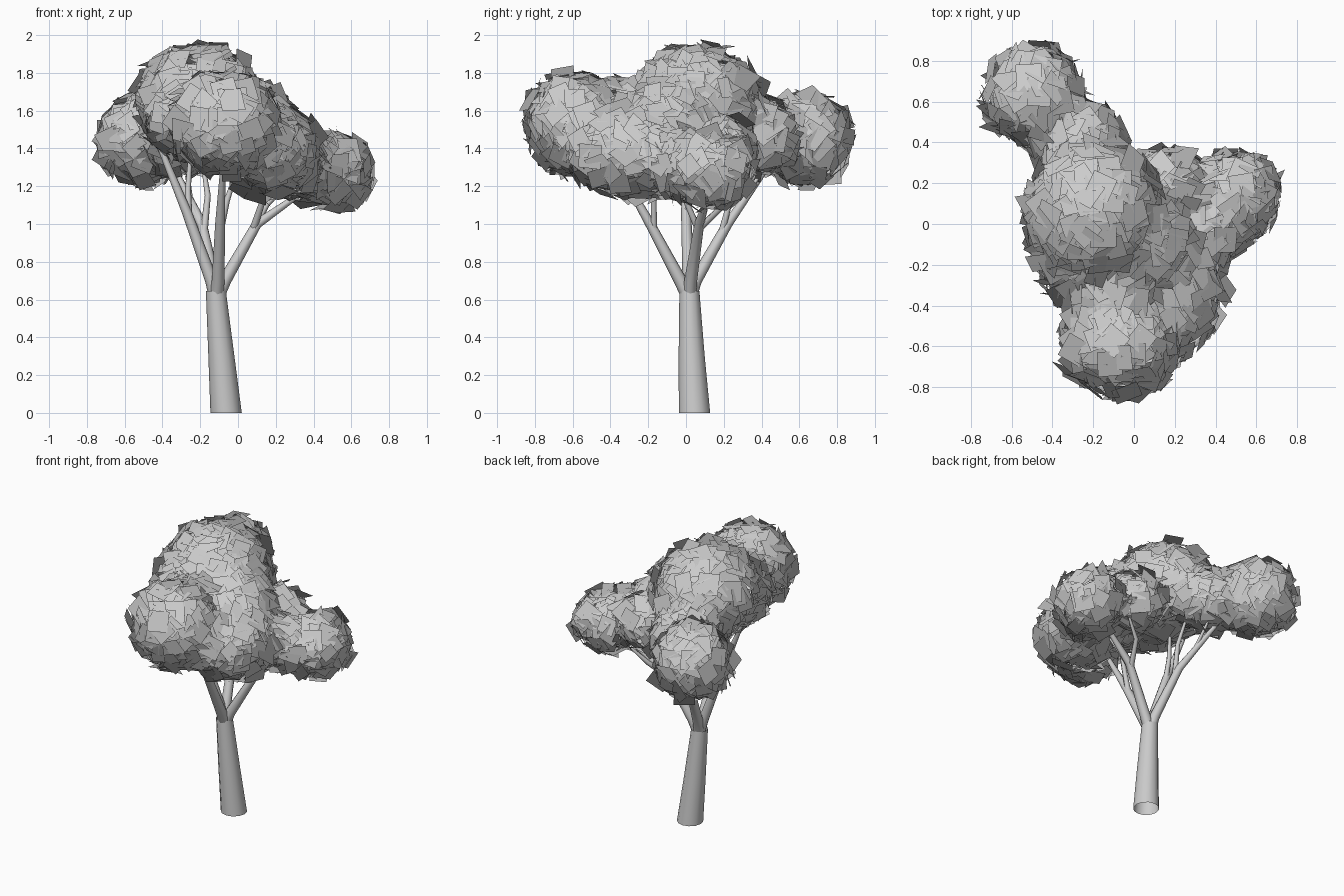
import bpy, math, random
from mathutils import Vector, Matrix, Quaternion

if "Cube" in bpy.data.objects:
    bpy.data.objects.remove(bpy.data.objects["Cube"])

random.seed(7)


def make_object(name, verts, faces):
    mesh = bpy.data.meshes.new(name)
    mesh.from_pydata(verts, [], faces)
    mesh.update()
    ob = bpy.data.objects.new(name, mesh)
    bpy.context.collection.objects.link(ob)
    for p in mesh.polygons:
        p.use_smooth = True
    return ob


def tube(name, path, radii, sides):
    """Open tapered tube along a path, rings tilted to follow it."""
    pts = [Vector(p) for p in path]
    verts, faces = [], []
    for i, p in enumerate(pts):
        d = pts[min(i + 1, len(pts) - 1)] - pts[max(i - 1, 0)]
        rot = Vector((0, 0, 1)).rotation_difference(d.normalized())
        if name == "trunk":
            rot = Quaternion()
        for k in range(sides):
            a = 2 * math.pi * k / sides
            verts.append(p + rot @ Vector((math.cos(a), math.sin(a), 0)) * radii[i])
    for i in range(len(pts) - 1):
        for k in range(sides):
            a, b = i * sides + k, i * sides + (k + 1) % sides
            faces.append((a, b, b + sides, a + sides))
    return make_object(name, verts, faces)


# Trunk: leaning, tapered, open ended
tube("trunk", [(-0.063, 0.045, 0), (-0.088, 0.03, 0.3), (-0.117, 0.018, 0.645)],
     [0.083, 0.069, 0.053], 12)

# Main branches fanning out of the trunk top
start = (-0.115, 0.018, 0.6)
branches = {
    "branch_front": [start, (-0.105, -0.03, 0.7), (-0.095, -0.19, 1.0), (-0.08, -0.36, 1.3)],
    "branch_left": [start, (-0.14, 0.015, 0.7), (-0.27, 0.0, 1.06), (-0.43, 0.0, 1.45)],
    "branch_back": [start, (-0.13, 0.05, 0.7), (-0.19, 0.22, 1.0), (-0.34, 0.43, 1.3)],
    "branch_right": [start, (-0.07, 0.025, 0.7), (0.1, 0.07, 1.0), (0.33, 0.12, 1.16)],
}
for name, path in branches.items():
    tube(name, path, [0.036, 0.034, 0.026, 0.014], 8)

# Thinner twigs splitting off the branches
twigs = [
    [(-0.096, -0.17, 0.96), (-0.06, -0.17, 1.12), (0.0, -0.15, 1.3)],
    [(-0.26, 0.0, 1.02), (-0.265, 0.03, 1.18), (-0.25, 0.06, 1.4)],
    [(-0.18, 0.19, 0.96), (-0.16, 0.24, 1.15), (-0.19, 0.3, 1.35)],
    [(-0.18, 0.19, 0.96), (-0.25, 0.28, 1.1), (-0.27, 0.42, 1.3)],
    [(0.08, 0.065, 0.97), (0.13, 0.0, 1.12), (0.17, -0.1, 1.3)],
    [(0.08, 0.065, 0.97), (0.15, 0.2, 1.1), (0.25, 0.25, 1.2)],
]
for i, path in enumerate(twigs):
    tube(f"twig_{i + 1}", path, [0.02, 0.016, 0.009], 6)

# Foliage clumps: centre and radii of each ellipsoid
clumps = {
    "leaves_top": ((-0.2, 0.06, 1.64), (0.33, 0.34, 0.31)),
    "leaves_front": ((-0.07, -0.6, 1.53), (0.28, 0.25, 0.27)),
    "leaves_front_right": ((0.19, -0.28, 1.38), (0.25, 0.36, 0.24)),
    "leaves_right": ((0.49, 0.13, 1.28), (0.22, 0.23, 0.2)),
    "leaves_back_left": ((-0.49, 0.63, 1.45), (0.24, 0.24, 0.24)),
    "leaves_back": ((-0.27, 0.4, 1.46), (0.22, 0.19, 0.2)),
    "leaves_left": ((-0.3, -0.19, 1.56), (0.18, 0.18, 0.18)),
    "leaves_middle": ((0.15, 0.19, 1.38), (0.2, 0.18, 0.18)),
    "leaves_centre": ((0.06, -0.1, 1.54), (0.22, 0.24, 0.22)),
    "leaves_front_bridge": ((-0.13, -0.35, 1.57), (0.2, 0.2, 0.19)),
    "leaves_right_bridge": ((0.37, -0.03, 1.31), (0.17, 0.17, 0.17)),
}


def depth(p, clump):
    c, r = clump
    return math.sqrt(sum(((p[i] - c[i]) / r[i]) ** 2 for i in range(3)))


def field(p):
    """Smooth union of all clumps, zero on the crown surface."""
    return -math.log(sum(math.exp(-9 * (depth(p, c) - 1)) for c in clumps.values())) / 9


def gradient(p):
    e = 0.005
    axes = (Vector((e, 0, 0)), Vector((0, e, 0)), Vector((0, 0, e)))
    return Vector((field(p + a) - field(p - a) for a in axes)) / (2 * e)


# Square leaf cards scattered over the blended crown surface
for name, (c, r) in clumps.items():
    verts, faces, normals = [], [], []
    count = int(3000 * (r[0] * r[1] + r[1] * r[2] + r[0] * r[2]) / 3)
    for k in range(count):
        z = 1 - 2 * (k + 0.5) / count
        a = k * 2.399963
        q = math.sqrt(1 - z * z)
        u = Vector((q * math.cos(a), q * math.sin(a), z))
        p = Vector(c) + Vector((u[i] * r[i] for i in range(3)))
        if any(depth(p, o) < 0.85 for n, o in clumps.items() if n != name):
            continue
        for _ in range(6):
            g = gradient(p)
            step = g * (field(p) / max(g.length_squared, 1.0))
            p -= step * min(1, 0.06 / max(step.length, 1e-6))
        if abs(field(p)) > 0.15:
            continue
        n = gradient(p).normalized()
        p += n * random.uniform(-0.04, 0.01)
        tilt = Vector((random.gauss(0, 0.3) for _ in range(3)))
        rot = (n + tilt).normalized().to_track_quat('Z', 'Y').to_matrix()
        rot = rot @ Matrix.Rotation(random.uniform(0, 6.28), 3, 'Z')
        h = random.uniform(0.048, 0.068)
        b = len(verts)
        for x, y in ((-1, -1), (1, -1), (1, 1), (-1, 1)):
            verts.append(p + rot @ Vector((x * h, y * h, 0)))
            normals.append(n)
        faces.append((b, b + 1, b + 2, b + 3))
    ob = make_object(name, verts, faces)
    # Rounded shading: cards borrow the crown's normals
    ob.data.normals_split_custom_set_from_vertices(normals)
